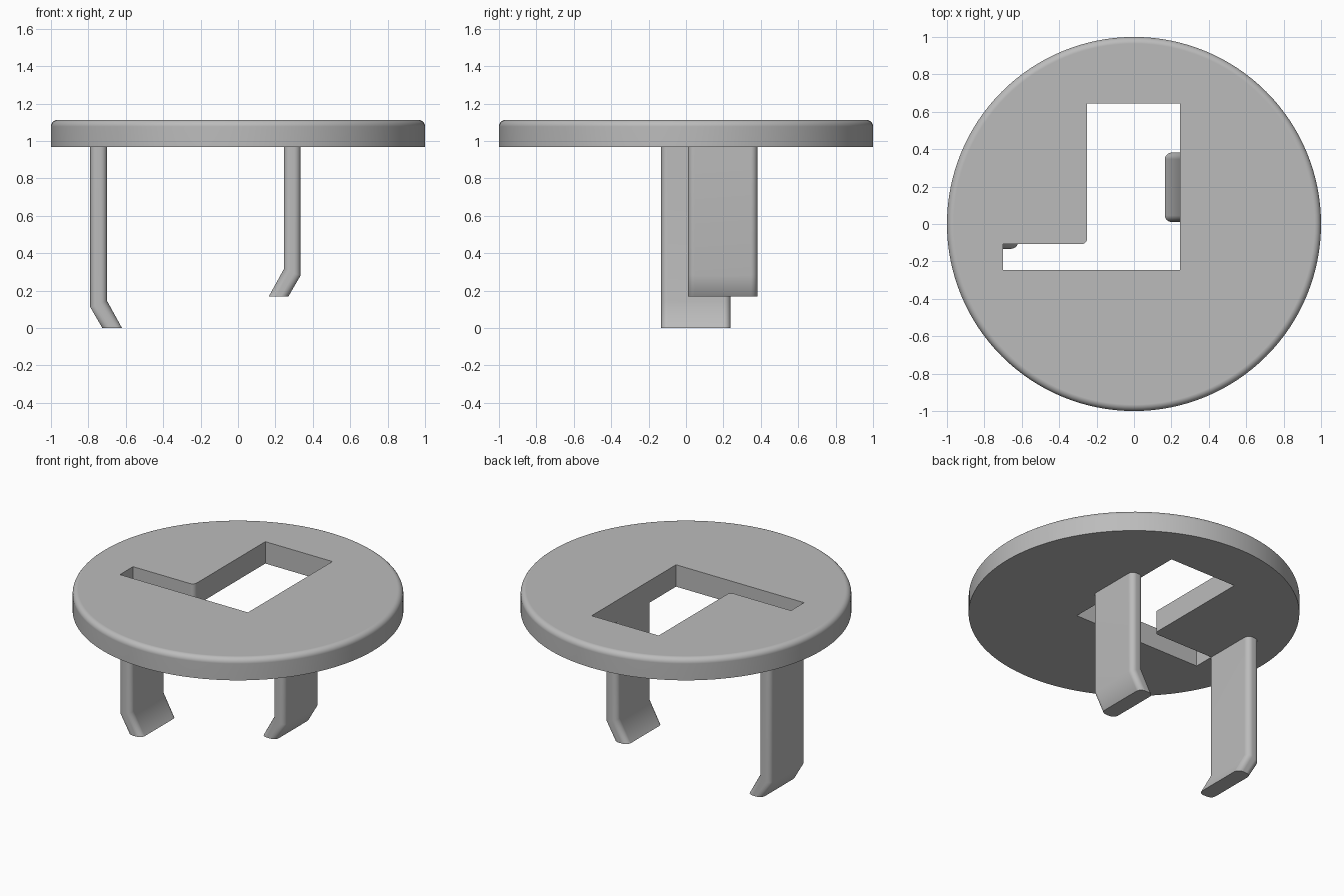
import bpy
import bmesh
from math import radians

if "Cube" in bpy.data.objects:
    bpy.data.objects.remove(bpy.data.objects["Cube"], do_unlink=True)

# Single grey material
grey = bpy.data.materials.new("matte_grey")
grey.use_nodes = True
colour = (0.5, 0.5, 0.5, 1)
grey.diffuse_color = colour
grey.node_tree.nodes["Principled BSDF"].inputs["Base Color"].default_value = colour

PLATE_BOTTOM, PLATE_TOP = 0.967, 1.113
ROUND = 0.035


def to_object(name, bm):
    bmesh.ops.recalc_face_normals(bm, faces=bm.faces)
    mesh = bpy.data.meshes.new(name)
    bm.to_mesh(mesh)
    bm.free()
    mesh.materials.append(grey)
    obj = bpy.data.objects.new(name, mesh)
    bpy.context.collection.objects.link(obj)
    return obj


def activate(obj):
    bpy.ops.object.select_all(action="DESELECT")
    obj.select_set(True)
    bpy.context.view_layer.objects.active = obj


def finish(obj):
    activate(obj)
    bpy.ops.object.shade_smooth_by_angle(angle=radians(30))
    obj.modifiers.new("flat_face_normals", "WEIGHTED_NORMAL").keep_sharp = True


def prism(points, offset):
    """Extrude a closed outline along offset."""
    bm = bmesh.new()
    face = bm.faces.new([bm.verts.new(p) for p in points])
    result = bmesh.ops.extrude_face_region(bm, geom=[face], use_keep_orig=True)
    verts = [g for g in result["geom"] if isinstance(g, bmesh.types.BMVert)]
    bmesh.ops.translate(bm, verts=verts, vec=offset)
    return bm


def round_edges(bm, edges, radius):
    bmesh.ops.bevel(bm, geom=edges, offset=radius, offset_type="OFFSET",
                    segments=6, profile=0.5, affect="EDGES", clamp_overlap=True)


# Round cover plate with a softened top rim
bm = bmesh.new()
bmesh.ops.create_cone(bm, cap_ends=True, segments=128, radius1=1, radius2=1,
                      depth=PLATE_TOP - PLATE_BOTTOM)
bmesh.ops.translate(bm, verts=bm.verts, vec=(0, 0, (PLATE_TOP + PLATE_BOTTOM) / 2))
rim = [e for e in bm.edges if all(v.co.z > PLATE_TOP - 0.01 for v in e.verts)]
round_edges(bm, rim, ROUND)
plate = to_object("cover_plate", bm)

# L-shaped opening with one rounded inner corner
outline = [(-0.70, -0.245), (0.245, -0.245), (0.245, 0.645),
           (-0.25, 0.645), (-0.25, -0.107), (-0.70, -0.107)]
bm = prism([(x, y, 0.8) for x, y in outline], (0, 0, 0.5))
inner = [e for e in bm.edges
         if all(abs(v.co.x + 0.25) < 0.01 and v.co.y < 0 for v in e.verts)]
round_edges(bm, inner, 0.03)
cutter = to_object("opening_cutter", bm)
cutter.hide_render = True
cut = plate.modifiers.new("opening", "BOOLEAN")
cut.operation, cut.solver, cut.object = "DIFFERENCE", "EXACT", cutter
activate(plate)
bpy.ops.object.modifier_apply(modifier="opening")
bpy.data.objects.remove(cutter, do_unlink=True)
finish(plate)


# Bent clip legs: straight shank and a foot kicked sideways
def clip_leg(name, outer_x, direction, foot_z, front_y):
    side = [(0, PLATE_BOTTOM), (0, 0.112), (0.065, 0), (0.17, 0),
            (0.09, 0.145), (0.09, PLATE_BOTTOM)]
    points = [(outer_x + direction * x, front_y,
               z if z == PLATE_BOTTOM else z + foot_z) for x, z in side]
    bm = prism(points, (0, 0.372, 0))
    # Round the long edges, leave the top and foot ends square
    long_edges = [e for e in bm.edges
                  if abs(e.verts[0].co.y - e.verts[1].co.y) < 0.01
                  and abs(e.verts[0].co.z - e.verts[1].co.z) > 0.01]
    round_edges(bm, long_edges, ROUND)
    finish(to_object(name, bm))


clip_leg("long_clip_leg", -0.79, 1, 0, -0.133)
clip_leg("short_clip_leg", 0.335, -1, 0.17, 0.01)
